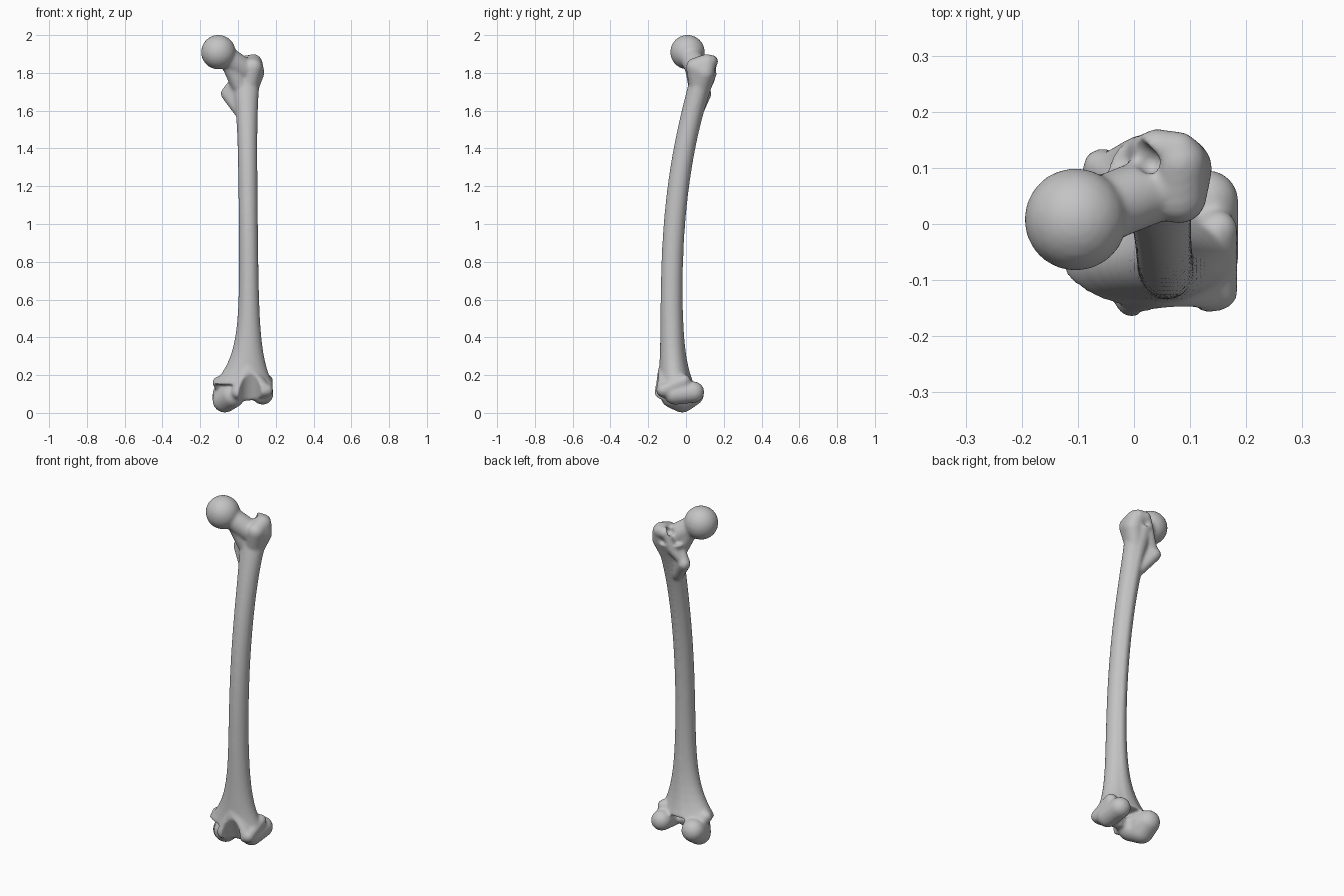
import bpy, bmesh, math
from mathutils import Matrix

if "Cube" in bpy.data.objects:
    bpy.data.objects.remove(bpy.data.objects["Cube"])

bone_material = bpy.data.materials.new("bone grey")
bone_material.use_nodes = True
bone_colour = (.55, .55, .55, 1)
bone_material.diffuse_color = bone_colour
shader = bone_material.node_tree.nodes["Principled BSDF"]
shader.inputs["Base Color"].default_value = bone_colour


def add_hull(target, radius, *centres):
    """Skin stretched over equal balls at the given centres."""
    part = bmesh.new()
    for centre in centres:
        bmesh.ops.create_icosphere(part, subdivisions=3, radius=radius,
                                   matrix=Matrix.Translation(centre))
    result = bmesh.ops.convex_hull(part, input=part.verts)
    leftovers = {item for item in result["geom_interior"] + result["geom_unused"]
                 if isinstance(item, bmesh.types.BMVert)}
    bmesh.ops.delete(part, geom=list(leftovers), context="VERTS")
    part_mesh = bpy.data.meshes.new("part")
    part.to_mesh(part_mesh)
    part.free()
    target.from_mesh(part_mesh)
    bpy.data.meshes.remove(part_mesh)


def shaft_ring(target, height, sides):
    """One oval cross-section of the bowed shaft, flaring towards both ends."""
    lower_flare = math.exp(-7 * height)
    upper_flare = math.exp(7 * (height - 1.8))
    centre_x = .065 - .01 * height - .11 * lower_flare - .01 * upper_flare
    centre_y = .09 * max(height - .5, 0) ** 2.5 - .077 + .07 * lower_flare
    half_width = .05 + .32 * lower_flare + .035 * upper_flare
    half_depth = .057 + .11 * lower_flare + .012 * upper_flare
    ring = []
    for side in range(sides):
        angle = math.tau * side / sides
        across, along = math.cos(angle), math.sin(angle)
        # The rear is slightly flattened except for a narrow central ridge
        fullness = .93 if 0 < along < .95 else 1
        ring.append(target.verts.new((centre_x + half_width * across,
                                      centre_y + half_depth * along * fullness,
                                      height)))
    return ring


def add_shaft(target, bottom, top, steps, sides):
    """Closed tube through evenly spaced shaft rings."""
    rings = [shaft_ring(target, bottom + (top - bottom) * step / steps, sides)
             for step in range(steps + 1)]
    for below, above in zip(rings, rings[1:]):
        for side in range(sides):
            following = (side + 1) % sides
            target.faces.new((below[side], below[following],
                              above[following], above[side]))
    target.faces.new(reversed(rings[0]))
    target.faces.new(rings[-1])


def make_object(name, source):
    bmesh.ops.recalc_face_normals(source, faces=source.faces)
    mesh = bpy.data.meshes.new(name)
    source.to_mesh(mesh)
    source.free()
    mesh.materials.append(bone_material)
    made = bpy.data.objects.new(name, mesh)
    bpy.context.collection.objects.link(made)
    return made


def add_remesh(target, name):
    modifier = target.modifiers.new(name, "REMESH")
    modifier.mode = "VOXEL"
    modifier.voxel_size = .007
    modifier.use_smooth_shade = True


solid = bmesh.new()
add_shaft(solid, bottom=.15, top=1.8, steps=40, sides=32)

# Ball head and neck
add_hull(solid, .092, (-.104, .008, 1.91))
add_hull(solid, .06, (-.07, .02, 1.89), (.03, .06, 1.82))
add_hull(solid, .05, (-.04, .04, 1.85), (.01, .06, 1.74))

# Greater trochanter, from its broad outer face to the rear hook
add_hull(solid, .05, (.09, .1, 1.8), (.08, .11, 1.85), (.08, .05, 1.83),
         (.05, .07, 1.7))
add_hull(solid, .035, (.08, .13, 1.86), (.04, .135, 1.86))

# Rear crest running down to the lesser trochanter
add_hull(solid, .025, (.03, .14, 1.86), (0, .13, 1.77))
add_hull(solid, .025, (0, .13, 1.77), (-.05, .1, 1.7))
add_hull(solid, .035, (-.057, .1, 1.69), (-.01, .08, 1.75), (.01, .06, 1.6))

# Medial condyle and its side bump
add_hull(solid, .065, (-.07, -.02, .066), (-.07, .03, .1), (-.03, -.07, .09))
add_hull(solid, .035, (-.1, -.04, .16), (-.07, 0, .1))

# Lateral condyle and its side bump
add_hull(solid, .057, (.13, .04, .11), (.13, -.06, .1))
add_hull(solid, .035, (.15, -.01, .17), (.15, -.12, .12), (.13, 0, .1))

# Front trochlea bridging the condyles
add_hull(solid, .037, (0, -.13, .11), (.14, -.12, .12), (.05, -.06, .1),
         (.05, -.11, .23))
femur = make_object("femur", solid)

# Hollows: rear notch, front groove and the pit behind the neck
hollow = bmesh.new()
add_hull(hollow, .035, (.03, .1, 0), (.03, .1, .12), (.04, -.03, 0),
         (.04, 0, .08))
add_hull(hollow, .06, (.07, -.21, .2), (.07, -.21, .05), (.06, -.12, -.01))
add_hull(hollow, .022, (.01, .12, 1.92), (.03, .11, 1.86), (-.02, .15, 1.88))
hollow_cutter = make_object("hollow_cutter", hollow)
hollow_cutter.hide_render = True
hollow_cutter.hide_viewport = True

# Fuse the parts, carve the hollows and soften the joins
add_remesh(femur, "fuse")
carve = femur.modifiers.new("carve", "BOOLEAN")
carve.operation = "DIFFERENCE"
carve.object = hollow_cutter
add_remesh(femur, "even_out")
soften = femur.modifiers.new("soften", "SMOOTH")
soften.factor = .5
soften.iterations = 7
